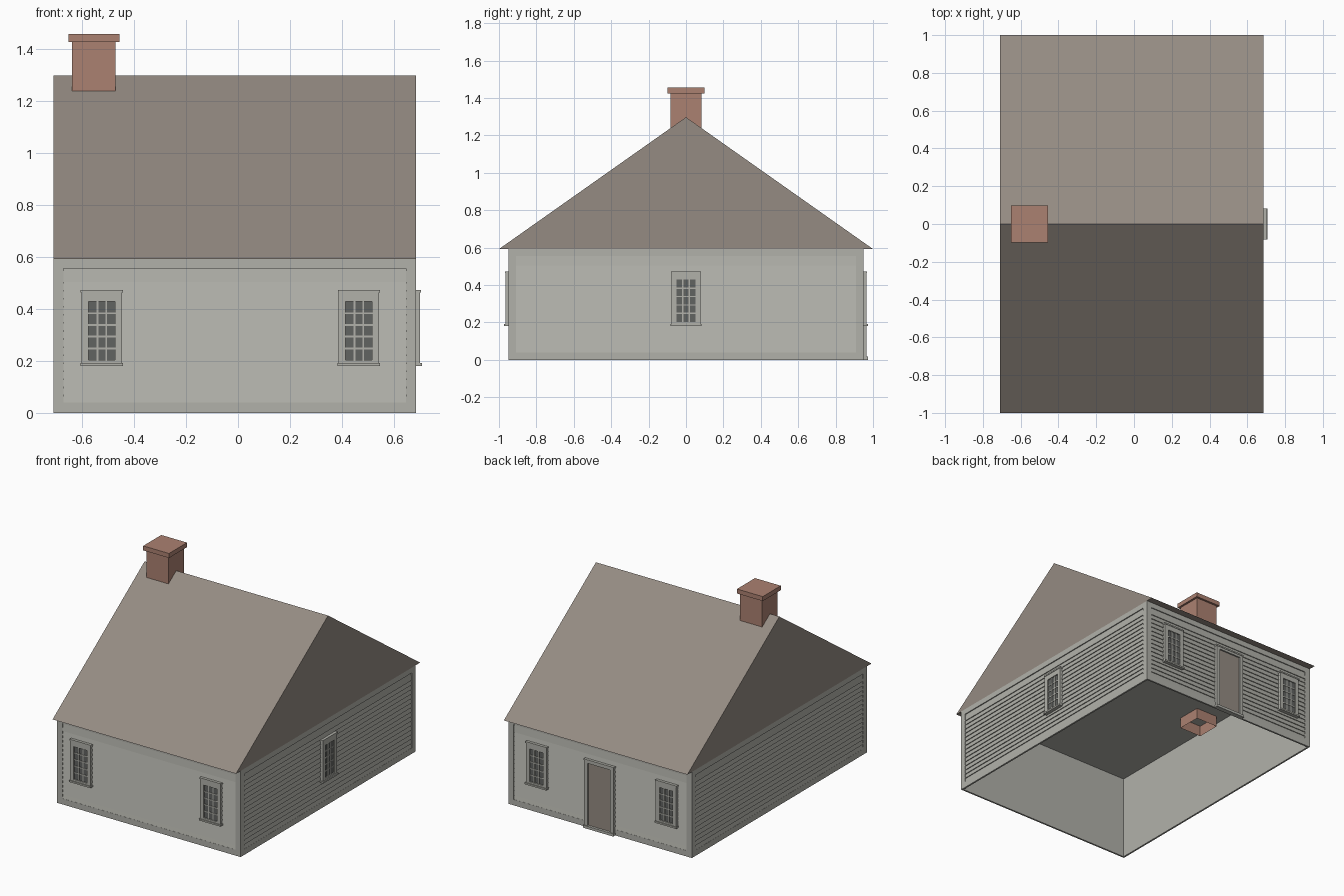
import bpy, bmesh, math
from mathutils import Matrix, Vector

cube = bpy.data.objects.get("Cube")
if cube:
    bpy.data.objects.remove(cube, do_unlink=True)


def material(name, rgb):
    m = bpy.data.materials.new(name)
    m.use_nodes = True
    m.diffuse_color = (*rgb, 1)
    m.node_tree.nodes["Principled BSDF"].inputs["Base Color"].default_value = (*rgb, 1)
    return m


PAINT = material("grey paint", (0.44, 0.44, 0.40))
BROWN = material("weathered brown", (0.30, 0.26, 0.225))
BRICK = material("brick red", (0.41, 0.22, 0.165))
GLASS = material("dark glass", (0.12, 0.125, 0.12))

# House extents
X0, X1, Y, EAVE, RIDGE = -0.71, 0.685, 0.95, 0.592, 1.297
XC, XH = (X0 + X1) / 2, (X1 - X0) / 2
THICK = 0.012


def box(bm, x, y, z, mat=0):
    """Axis-aligned box from three (low, high) ranges."""
    size = [b - a for a, b in (x, y, z)]
    mid = [(a + b) / 2 for a, b in (x, y, z)]
    mtx = Matrix.Translation(mid) @ Matrix.Diagonal((*size, 1))
    verts = bmesh.ops.create_cube(bm, size=1, matrix=mtx)["verts"]
    for f in {f for v in verts for f in v.link_faces}:
        f.material_index = mat


def finish(name, bm, mats, matrix=None):
    mesh = bpy.data.meshes.new(name)
    bm.to_mesh(mesh)
    bm.free()
    for m in mats:
        mesh.materials.append(m)
    ob = bpy.data.objects.new(name, mesh)
    bpy.context.collection.objects.link(ob)
    if matrix:
        ob.matrix_world = matrix
    return ob


def remove_bottom(bm):
    low = min(v.co.z for v in bm.verts)
    faces = [f for f in bm.faces if all(v.co.z < low + 1e-5 for v in f.verts)]
    bmesh.ops.delete(bm, geom=faces, context="FACES_ONLY")


def wall(name, half, matrix):
    """Trim boards around a recessed panel of lapped siding; local -y is outward."""
    margin, low, high = 0.04, 0.04, 0.555
    bm = bmesh.new()
    depth = (0, THICK)
    inner = half - margin
    box(bm, (-half, -inner), depth, (0, EAVE))
    box(bm, (inner, half), depth, (0, EAVE))
    box(bm, (-inner, inner), depth, (0, low))
    box(bm, (-inner, inner), depth, (high, EAVE))
    finish(name + "_trim", bm, [PAINT], matrix)

    # Lapped boards: each leans out towards its lower edge
    bm = bmesh.new()
    laps = [low] + [0.07 + 0.031 * i for i in range(15)] + [high]
    profile = []
    for a, b in zip(laps, laps[1:]):
        profile += [(0.001, a), (0.007, b)]
    rows = [[bm.verts.new((x, y, z)) for y, z in profile] for x in (-inner, inner)]
    for i in range(len(profile) - 1):
        bm.faces.new((rows[0][i], rows[1][i], rows[1][i + 1], rows[0][i + 1]))
    finish(name + "_siding", bm, [PAINT], matrix)


def window(name, u, matrix):
    """Cased window, three panes wide and five high."""
    bm = bmesh.new()
    out, hole, low, high = 0.078, 0.051, 0.203, 0.428
    depth = (-0.015, 0.008)
    for s in (-1, 1):
        box(bm, sorted((s * hole, s * out)), depth, (0.19, 0.47))
    box(bm, (-hole, hole), depth, (0.19, low))
    box(bm, (-hole, hole), depth, (high, 0.47))
    box(bm, (-0.081, 0.081), (-0.018, 0.008), (0.463, 0.473))
    box(bm, (-0.082, 0.082), (-0.022, 0.008), (0.18, 0.191))
    box(bm, (-hole, hole), (-0.007, 0), (low, high), 1)
    bar = 0.0035
    for i in (1, 2):
        x = -hole + 2 * hole * i / 3
        box(bm, (x - bar, x + bar), (-0.011, -0.006), (low, high))
    for i in range(1, 5):
        z = low + (high - low) * i / 5
        box(bm, (-hole, hole), (-0.0105, -0.006), (z - bar, z + bar))
    finish(name, bm, [PAINT, GLASS], matrix @ Matrix.Translation((u, 0, 0)))


def side(x, y, degrees):
    return Matrix.Translation((x, y, 0)) @ Matrix.Rotation(math.radians(degrees), 4, "Z")


front, back = side(XC, -Y, 0), side(XC, Y, 180)
left, right = side(X1, 0, 90), side(X0, 0, -90)

# Walls
for name, half, mtx in (("front_wall", XH, front), ("back_wall", XH, back),
                        ("left_wall", Y, left), ("right_wall", Y, right)):
    wall(name, half, mtx)

# Windows: two at the front, two at the back, one on the left
for name, mtx, places in (("front_window", front, (-0.511, 0.477)),
                          ("back_window", back, (-0.477, 0.511)),
                          ("left_window", left, (0,))):
    for u in places:
        window(name, u, mtx)

# Back door with casing and threshold
bm = bmesh.new()
for s in (-1, 1):
    box(bm, sorted((s * 0.087, s * 0.112)), (-0.015, 0.008), (0, 0.47))
box(bm, (-0.087, 0.087), (-0.015, 0.008), (0.447, 0.47))
box(bm, (-0.115, 0.115), (-0.018, 0.008), (0.463, 0.473))
box(bm, (-0.115, 0.115), (-0.022, 0.008), (0, 0.018))
box(bm, (-0.087, 0.087), (-0.005, 0.006), (0.018, 0.447), 1)
finish("back_door", bm, [PAINT, BROWN], back)

# Plain inner lining and ceiling, open below
bm = bmesh.new()
box(bm, (X0 + THICK, X1 - THICK), (-Y + THICK, Y - THICK), (0, EAVE - 0.004))
remove_bottom(bm)
bmesh.ops.reverse_faces(bm, faces=bm.faces[:])
finish("inner_lining", bm, [PAINT])

# Gabled roof
bm = bmesh.new()
tri = [bm.verts.new((X0, y, z)) for y, z in ((-1, EAVE), (0, RIDGE), (1, EAVE))]
gable = bm.faces.new(tri)
ext = bmesh.ops.extrude_face_region(bm, geom=[gable], use_keep_orig=True)["geom"]
moved = [g for g in ext if isinstance(g, bmesh.types.BMVert)]
bmesh.ops.translate(bm, verts=moved, vec=Vector((X1 - X0, 0, 0)))
bmesh.ops.recalc_face_normals(bm, faces=bm.faces[:])
finish("roof", bm, [BROWN])

# Chimney shaft, hollow and open below the ceiling, with a cap
bm = bmesh.new()
box(bm, (-0.638, -0.47), (-0.084, 0.084), (0.513, 1.43))
remove_bottom(bm)
finish("chimney_shaft", bm, [BRICK])
bm = bmesh.new()
box(bm, (-0.652, -0.456), (-0.098, 0.098), (1.425, 1.456))
finish("chimney_cap", bm, [BRICK])
